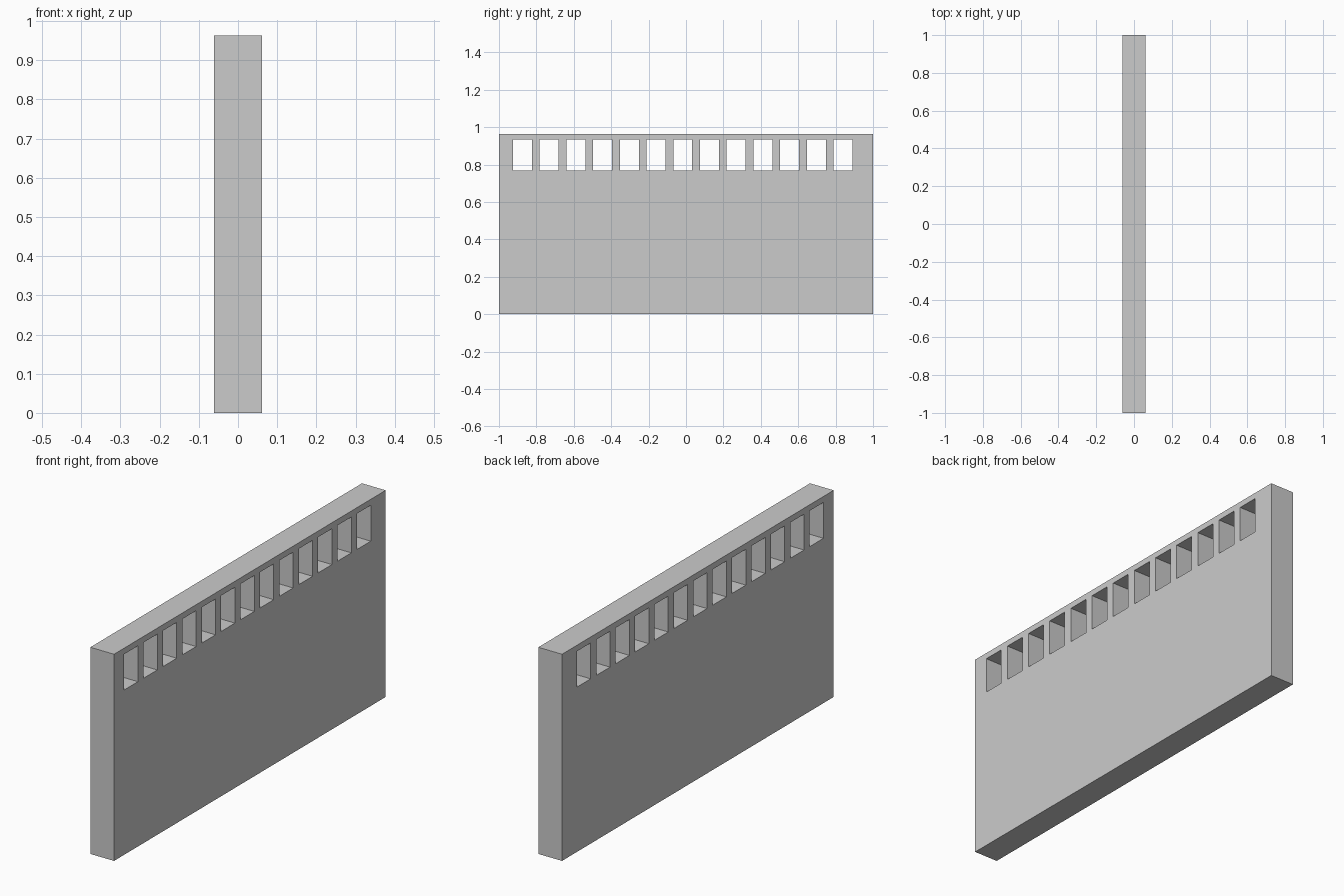
import bpy, bmesh

if "Cube" in bpy.data.objects:
    bpy.data.objects.remove(bpy.data.objects["Cube"])

HALF_T = 0.061                 # half wall thickness (x)
HEIGHT = 0.963
SILL, LINTEL = 0.768, 0.935    # opening bottom / top
COUNT, FIRST, PITCH, WIDTH = 13, -0.925, 1 / 7, 0.101

# Grid lines of the wall elevation
ys = [-1.0]
for i in range(COUNT):
    y = FIRST + i * PITCH
    ys += [y, y + WIDTH]
ys.append(1.0)
zs = [0.0, SILL, LINTEL, HEIGHT]

# Wall face: every cell except the openings (odd columns of the middle row)
bm = bmesh.new()
grid = [[bm.verts.new((-HALF_T, y, z)) for z in zs] for y in ys]
for i in range(len(ys) - 1):
    for j in range(len(zs) - 1):
        if j == 1 and i % 2 == 1:
            continue
        bm.faces.new((grid[i][j], grid[i + 1][j], grid[i + 1][j + 1], grid[i][j + 1]))

# Extrude through the thickness, keeping the first face as the other side
ext = bmesh.ops.extrude_face_region(bm, geom=bm.faces[:], use_keep_orig=True)
moved = [g for g in ext["geom"] if isinstance(g, bmesh.types.BMVert)]
bmesh.ops.translate(bm, verts=moved, vec=(2 * HALF_T, 0, 0))
bmesh.ops.recalc_face_normals(bm, faces=bm.faces[:])

mesh = bpy.data.meshes.new("wall_with_openings")
bm.to_mesh(mesh)
bm.free()
wall = bpy.data.objects.new("wall_with_openings", mesh)
bpy.context.collection.objects.link(wall)
